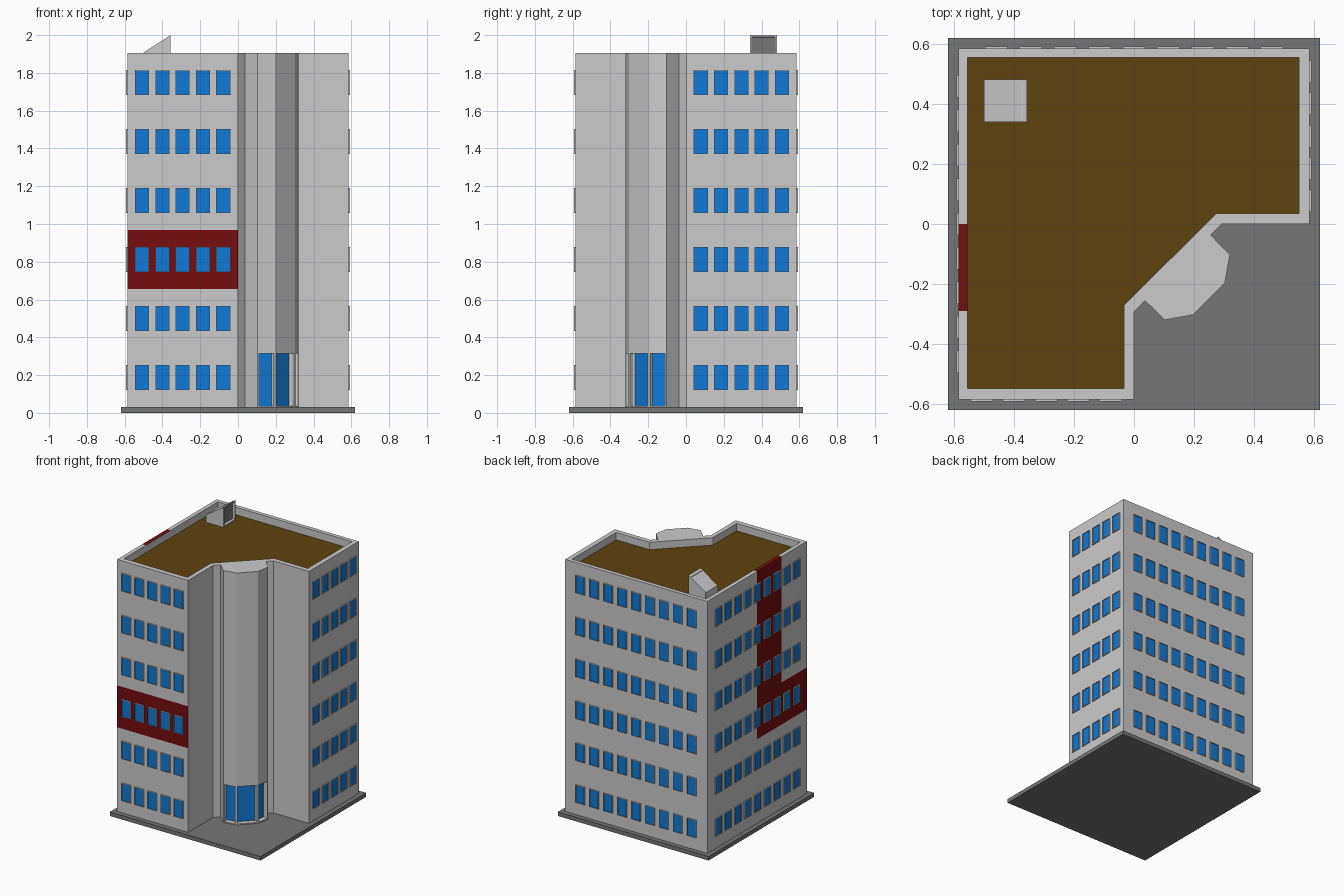
import bpy, bmesh, math
from mathutils import Matrix, Vector

if "Cube" in bpy.data.objects:
    bpy.data.objects.remove(bpy.data.objects["Cube"])


def material(name, rgb):
    m = bpy.data.materials.new(name)
    m.use_nodes = True
    col = (*rgb, 1)
    m.diffuse_color = col
    bsdf = m.node_tree.nodes["Principled BSDF"]
    bsdf.inputs["Base Color"].default_value = col
    bsdf.inputs["Roughness"].default_value = 0.8
    return m


WALL = material("pale grey wall", (0.6, 0.6, 0.6))
SLAB = material("dark grey paving", (0.18, 0.18, 0.18))
ROOF = material("brown roofing", (0.11, 0.055, 0.004))
GLASS = material("blue glass", (0.005, 0.195, 0.68))
RED = material("dark red paint", (0.18, 0.004, 0.005))


def finish(name, bm, *mats):
    mesh = bpy.data.meshes.new(name)
    bm.normal_update()
    bm.to_mesh(mesh)
    bm.free()
    for m in mats:
        mesh.materials.append(m)
    ob = bpy.data.objects.new(name, mesh)
    bpy.context.collection.objects.link(ob)
    return ob


def ring(bm, pts, z):
    return [bm.verts.new((x, y, z)) for x, y in pts]


def bridge(bm, low, high):
    n = len(low)
    return [bm.faces.new((low[i], low[(i + 1) % n], high[(i + 1) % n], high[i])) for i in range(n)]


def recess(bm, faces, border, depth):
    # Leave a flat border, then push the middle straight in
    bmesh.ops.inset_individual(bm, faces=faces, thickness=border, depth=0)
    bmesh.ops.inset_individual(bm, faces=faces, thickness=0, depth=-depth)
    for f in faces:
        f.material_index = 1


GROUND, TOP, DECK = 0.03, 1.905, 1.85
W = 0.585
RED_LOW, RED_HIGH, RED_END = 0.656, 0.968, -0.29

# Paved base slab
bm = bmesh.new()
bmesh.ops.create_cube(bm, size=1, matrix=Matrix.Translation((0, 0, GROUND / 2)) @ Matrix.Diagonal((1.24, 1.24, GROUND, 1)))
finish("base_slab", bm, SLAB)

# Outer walls with parapet, notched at one corner
outer = [(-W, -W), (0, -W), (0, -0.293), (0.293, 0), (W, 0), (W, W), (-W, W)]
inner = [(-0.555, -0.548), (-0.033, -0.548), (-0.033, -0.27), (0.275, 0.035),
         (0.55, 0.035), (0.55, 0.555), (-0.555, 0.555)]
bm = bmesh.new()
loops = [ring(bm, outer, GROUND), ring(bm, outer, TOP), ring(bm, inner, TOP), ring(bm, inner, DECK)]
for a, b in zip(loops, loops[1:]):
    bridge(bm, a, b)
cuts = [((0, 0, RED_LOW), (0, 0, 1)), ((0, 0, RED_HIGH), (0, 0, 1)),
        ((0, 0, 0), (0, 1, 0)), ((0, RED_END, 0), (0, 1, 0))]
for co, no in cuts:
    geom = bm.verts[:] + bm.edges[:] + bm.faces[:]
    bmesh.ops.bisect_plane(bm, geom=geom, plane_co=co, plane_no=no, dist=1e-5)
bm.normal_update()
# Red band around one storey, and a red stripe rising on the side wall
for f in bm.faces:
    c, n = f.calc_center_median(), f.normal
    band = RED_LOW < c.z < RED_HIGH
    stripe = RED_END < c.y < 0 and c.z > RED_LOW
    front = n.y < -0.9 and c.y < -0.58
    side = n.x < -0.9 and c.x < -0.58
    coping = n.z > 0.9 and c.x < -0.5
    if (front and band) or (side and (stripe or (band and c.y < 0))) or (coping and stripe):
        f.material_index = 1
finish("outer_walls", bm, WALL, RED)

# Flat roof deck
bm = bmesh.new()
bm.faces.new(ring(bm, inner, DECK))
finish("roof_deck", bm, ROOF)

# Faceted entrance tower with three glazed openings at its foot
tower = [(0.037, -0.256), (0.103, -0.32), (0.197, -0.303),
         (0.303, -0.197), (0.32, -0.103), (0.256, -0.037)]
bm = bmesh.new()
low, mid, high = (ring(bm, tower, z) for z in (GROUND, 0.322, TOP))
lower_faces = bridge(bm, low, mid)
bridge(bm, mid, high)
bm.faces.new(high)
bm.normal_update()
recess(bm, lower_faces[1:4], 0.011, 0.035)
finish("entrance_tower", bm, WALL, GLASS)


# Framed windows, six storeys on each full wall
def window_wall(name, angle, centre, count, spacing):
    bm = bmesh.new()
    for floor in range(6):
        for i in range(count):
            x = centre + (i - (count - 1) / 2) * spacing
            place = Matrix.Translation((x, -W, 0.188 + 0.312 * floor))
            bmesh.ops.create_cube(bm, size=1, matrix=place @ Matrix.Diagonal((0.075, 0.016, 0.132, 1)))
    bm.normal_update()
    recess(bm, [f for f in bm.faces if f.normal.y < -0.9], 0.004, 0.005)
    bm.transform(Matrix.Rotation(math.radians(angle), 4, "Z"))
    finish(name, bm, WALL, GLASS)


window_wall("front_windows", 0, -0.293, 5, 0.1075)
window_wall("left_windows", 90, 0.293, 5, 0.1075)
window_wall("back_windows", 180, 0, 9, 0.115)
window_wall("right_windows", -90, 0, 9, 0.115)

# Sloped rooftop vent with a dark recessed opening
bm = bmesh.new()
profile = [(-0.5, DECK), (-0.357, DECK), (-0.357, 2.0), (-0.5, 1.908)]
near, far = ([bm.verts.new((x, y, z)) for x, z in profile] for y in (0.34, 0.482))
bridge(bm, near, far)
bm.faces.new(near)
bm.faces.new(far[::-1])
bmesh.ops.recalc_face_normals(bm, faces=bm.faces[:])
bm.normal_update()
recess(bm, [f for f in bm.faces if f.normal.x > 0.9], 0.014, 0.02)
finish("roof_vent", bm, WALL, SLAB)
